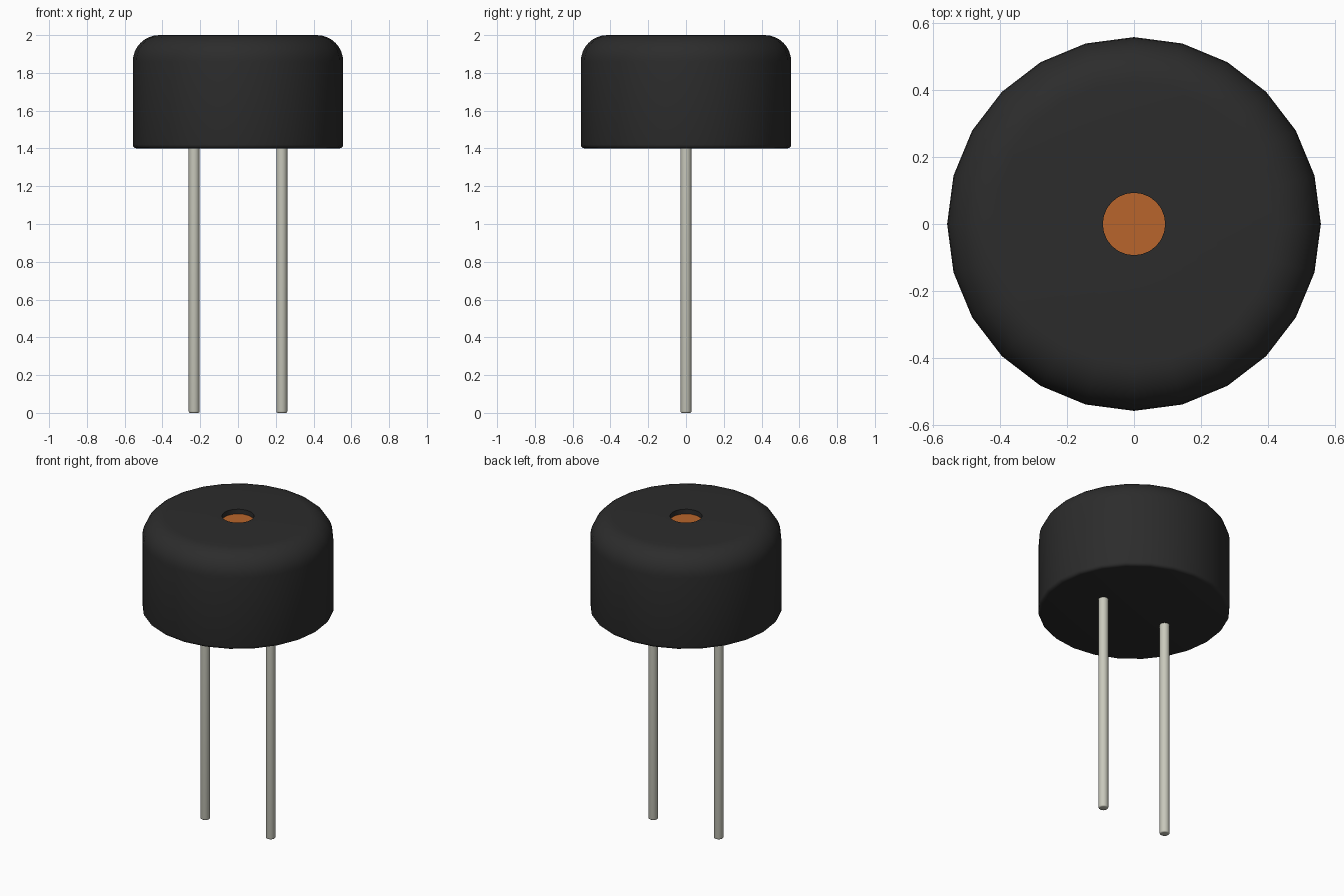
import bpy
from math import sin, cos, pi, radians

if "Cube" in bpy.data.objects:
    bpy.data.objects.remove(bpy.data.objects["Cube"])


def material(name, rgb):
    m = bpy.data.materials.new(name)
    m.diffuse_color = (*rgb, 1)
    m.use_nodes = True
    m.node_tree.nodes["Principled BSDF"].inputs["Base Color"].default_value = m.diffuse_color
    return m


def arc(cr, cz, r, a0, a1, n):
    """Points of a rounded profile corner, angles in degrees."""
    angles = [radians(a0 + (a1 - a0) * i / n) for i in range(n + 1)]
    return [(cr + r * cos(a), cz + r * sin(a)) for a in angles]


def lathe(name, profile, sides, mat, x=0.0):
    """Revolve a (radius, z) profile, running bottom to top, and cap its open ends."""
    verts = [(r * cos(2 * pi * k / sides), r * sin(2 * pi * k / sides), z)
             for r, z in profile for k in range(sides)]
    faces = [(i * sides + k, i * sides + (k + 1) % sides,
              (i + 1) * sides + (k + 1) % sides, (i + 1) * sides + k)
             for i in range(len(profile) - 1) for k in range(sides)]
    faces.append(tuple(reversed(range(sides))))
    faces.append(tuple(range(len(verts) - sides, len(verts))))
    mesh = bpy.data.meshes.new(name)
    mesh.from_pydata(verts, [], faces)
    mesh.materials.append(mat)
    ob = bpy.data.objects.new(name, mesh)
    ob.location.x = x
    bpy.context.collection.objects.link(ob)
    bpy.ops.object.select_all(action='DESELECT')
    ob.select_set(True)
    bpy.context.view_layer.objects.active = ob
    bpy.ops.object.shade_smooth_by_angle(angle=radians(35))
    return ob


black = material("black_plastic", (0.025, 0.025, 0.025))
copper = material("copper", (0.48, 0.13, 0.025))
metal = material("tinned_metal", (0.58, 0.58, 0.50))

R, HOLE, FLOOR = 0.557, 0.093, 1.97

# Casing: small lower round, large upper round, shallow sound hole
lathe("casing",
      arc(R - 0.02, 1.42, 0.02, -90, 0, 3)
      + arc(R - 0.14, 1.86, 0.14, 0, 90, 8)
      + [(HOLE, 2.0), (HOLE, FLOOR - 0.004)], 24, black)

# Diaphragm seen through the hole
lathe("diaphragm", [(HOLE, FLOOR - 0.003), (HOLE, FLOOR)], 24, copper)

# Two leads with slightly rounded tips
for side, x in (("left", -0.232), ("right", 0.232)):
    lathe(side + "_lead",
          arc(0.021, 0.008, 0.008, -90, 0, 3) + [(0.029, 1.41)], 16, metal, x)
